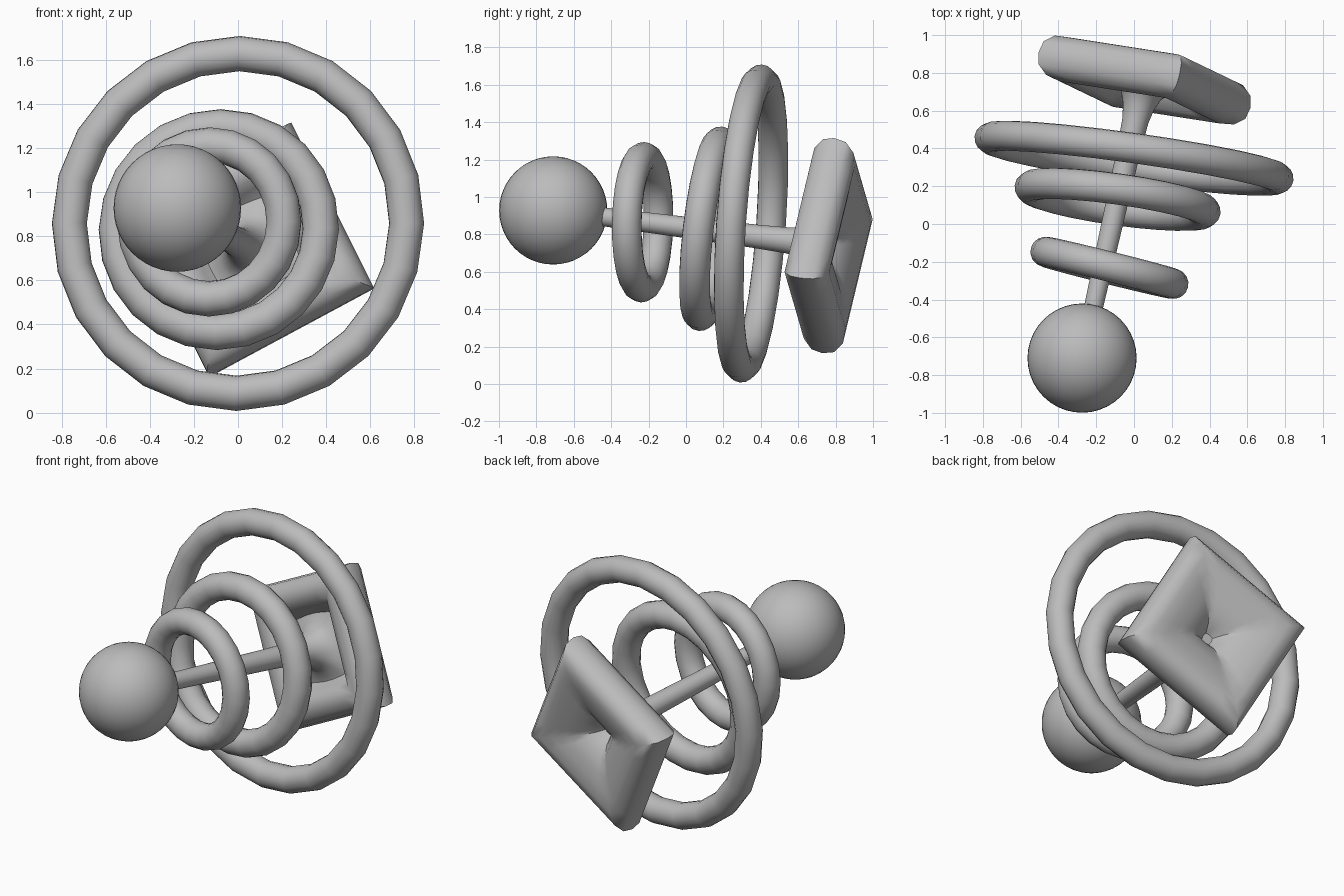
import bpy, bmesh, math
from mathutils import Vector, Matrix

if "Cube" in bpy.data.objects:
    bpy.data.objects.remove(bpy.data.objects["Cube"])

grey = bpy.data.materials.new("plain grey")
grey.use_nodes = True
COLOUR = (0.5, 0.5, 0.5, 1)
grey.diffuse_color = COLOUR
grey.node_tree.nodes["Principled BSDF"].inputs["Base Color"].default_value = COLOUR

BALL = Vector((-0.275, -0.71, 0.928))
BASE = Vector((0.055, 0.76, 0.74))
AXIS = (BASE - BALL).normalized()


def finish(obj, name, angle=50):
    obj.name = name
    obj.data.materials.clear()
    obj.data.materials.append(grey)
    bpy.ops.object.select_all(action="DESELECT")
    obj.select_set(True)
    bpy.context.view_layer.objects.active = obj
    bpy.ops.object.shade_smooth_by_angle(angle=math.radians(angle))


def ring(name, centre, normal, major, minor):
    bpy.ops.mesh.primitive_torus_add(
        major_segments=24, minor_segments=16, major_radius=major, minor_radius=minor,
        location=centre, rotation=Vector(normal).to_track_quat("Z", "Y").to_euler())
    finish(bpy.context.object, name)


# Ball at the tip
bpy.ops.mesh.primitive_uv_sphere_add(segments=40, ring_count=24, radius=0.289, location=BALL)
finish(bpy.context.object, "ball_tip")

# Three loose rings, each hanging at its own tilt
ring("large_ring", (0, 0.348, 0.858), (0.14, 1, -0.07), 0.772, 0.08)
ring("medium_ring", (-0.087, 0.13, 0.83), (0.14, 1, -0.12), 0.467, 0.083)
ring("small_ring", (-0.13, -0.232, 0.865), (0.25, 1, -0.02), 0.349, 0.08)

# Square base flowing into the stem: (half width, height, roundness) from back pit to tip
PROFILE = [
    (0.03, -0.05, 0.6), (0.06, 0, 0.3), (0.11, 0.05, 0), (0.18, 0.085, 0), (0.25, 0.105, 0),
    (0.32, 0.12, 0), (0.38, 0.11, 0), (0.418, 0.065, 0), (0.428, 0, 0),
    (0.418, -0.06, 0), (0.38, -0.105, 0), (0.32, -0.12, 0), (0.26, -0.1, 0),
    (0.23, -0.05, 0), (0.2, -0.01, 0.3), (0.15, -0.03, 0.8), (0.11, -0.08, 1),
    (0.085, -0.14, 1), (0.07, -0.22, 1), (0.063, -0.4, 1), (0.05, -1.25, 1),
]
SIDES = 32


def loop_point(half, height, roundness, i):
    a = math.tau * i / SIDES
    c, s = math.cos(a), math.sin(a)
    square = 1 / max(abs(c), abs(s))
    r = half * (square * (1 - roundness) + roundness)
    return Vector((r * c, r * s, height))


bm = bmesh.new()
loops = [[bm.verts.new(loop_point(*row, i)) for i in range(SIDES)] for row in PROFILE]
for low, high in zip(loops, loops[1:]):
    for i in range(SIDES):
        j = (i + 1) % SIDES
        bm.faces.new((low[i], low[j], high[j], high[i]))
bm.faces.new(loops[0])
bm.faces.new(loops[-1])
bmesh.ops.recalc_face_normals(bm, faces=bm.faces)

# Turn the square so one corner points along the lower right diagonal
diagonal = Vector((1.11, 0, -0.36))
diagonal = (diagonal - AXIS * diagonal.dot(AXIS)).normalized()
side = AXIS.cross(diagonal)
x_dir = (diagonal + side).normalized()
y_dir = AXIS.cross(x_dir)
turn = Matrix((x_dir, y_dir, AXIS)).transposed().to_4x4()
bm.transform(Matrix.Translation(BASE) @ turn)
mesh = bpy.data.meshes.new("base_and_stem")
bm.to_mesh(mesh)
bm.free()
base = bpy.data.objects.new("base_and_stem", mesh)
bpy.context.collection.objects.link(base)
finish(base, "base_and_stem")
